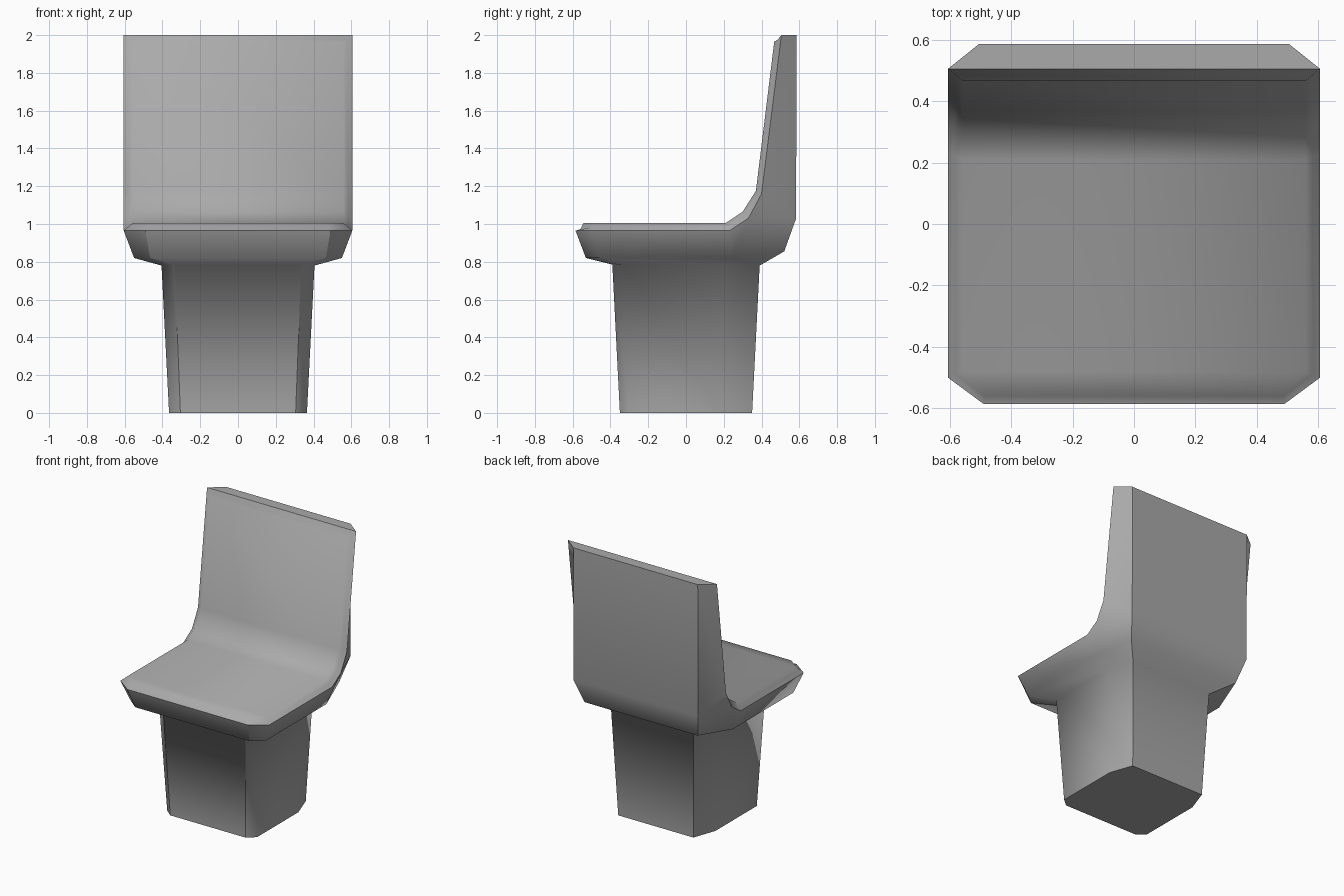
import bpy, bmesh
from mathutils import Vector

cube = bpy.data.objects.get("Cube")
if cube:
    bpy.data.objects.remove(cube, do_unlink=True)

grey = bpy.data.materials.new("mid grey")
grey.use_nodes = True
colour = (0.4, 0.4, 0.4, 1)
grey.diffuse_color = colour
grey.node_tree.nodes["Principled BSDF"].inputs["Base Color"].default_value = colour


def build(name, points, sides, span, creases, facing):
    """Mirror named half points; sides are mirrored faces, span joins both halves."""
    bm = bmesh.new()
    left = {k: bm.verts.new(p) for k, p in points.items()}
    right = {k: bm.verts.new((-p[0], p[1], p[2])) for k, p in points.items()}
    for face in sides:
        for half in (left, right):
            bm.faces.new([half[k] for k in face])
    for k, l in zip(span, span[1:]):
        bm.faces.new([left[k], left[l], right[l], right[k]])

    # Consistent normals, then point the whole surface the right way
    bmesh.ops.recalc_face_normals(bm, faces=bm.faces)
    bm.normal_update()
    if sum(f.normal.z * f.calc_area() for f in bm.faces) * facing < 0:
        bmesh.ops.reverse_faces(bm, faces=bm.faces)
    for f in bm.faces:
        f.smooth = True

    # Hard creases along the named chains and across the middle
    for chain in creases:
        pairs = [(h[k], h[l]) for h in (left, right) for k, l in zip(chain, chain[1:])]
        if len(chain) == 1:
            pairs = [(left[chain], right[chain])]
        for a, b in pairs:
            edge = bm.edges.get((a, b))
            if edge:
                edge.smooth = False
    mesh = bpy.data.meshes.new(name)
    bm.to_mesh(mesh)
    bm.free()
    mesh.materials.append(grey)
    obj = bpy.data.objects.new(name, mesh)
    bpy.context.collection.objects.link(obj)
    return obj


# Rim shared by the shell and the padding, from front corner to backrest top
rim = {
    "A": (.49, -.585, .965), "B": (.605, -.5, .965), "C": (.605, .23, .965),
    "D": (.605, .33, 1.03), "E": (.605, .4, 1.16), "F": (.605, .505, 2),
}

# Shell: seat underside, backrest back and tapered pedestal
shell = dict(rim)
shell.update({
    "a": (.465, -.53, .82), "b": (.55, -.46, .82), "c": (.55, .24, .82),
    "i": (.46, .52, .855), "G": (.505, .583, 1.03), "H": (.505, .585, 2),
    "p": (.335, -.39, .785), "q": (.405, -.335, .78),
    "r": (.405, .2, .78), "s": (.335, .39, .78),
    "t": (.305, -.35, 0), "u": (.365, -.3, 0),
    "v": (.365, .18, 0), "w": (.305, .35, 0),
})
build("seat_shell_and_pedestal", shell,
      ["ABba", "BCcb", "CDGic", "DEG", "EFHG", "abqp", "bcrq", "cisr",
       "pqut", "qrvu", "rswv", "tuvw"],
      "AaptwsiGHF",
      ["tuvw", "t", "w", "HF", "H", "F", "wsiGH", "Aapt"], -1)

# Padding: bevelled skirt rising from the rim to one continuous surface
pad = dict(rim)
surface = {
    "a": (.475, -.542, 1.005), "b": (.558, -.48, 1.005), "c": (.558, .21, 1.005),
    "d": (.558, .3, 1.065), "e": (.558, .37, 1.175), "f": (.558, .467, 1.965),
}
pad.update(surface)
for k, top in surface.items():
    low = Vector(rim[k.upper()])
    pad[k + "_mid"] = low.lerp(Vector(top), .5)
pad["a_mid"] = Vector((.485, -.56, .972))
pad["f_mid"] = Vector((.58, .484, 1.975))

skirt = []
for k, l in zip("abcde", "bcdef"):
    skirt.append([k.upper(), l.upper(), l + "_mid", k + "_mid"])
    skirt.append([k + "_mid", l + "_mid", l, k])
build("seat_padding", pad, skirt,
      ["A", "a_mid", "a", "b", "c", "d", "e", "f", "f_mid", "F"], [], 1)
